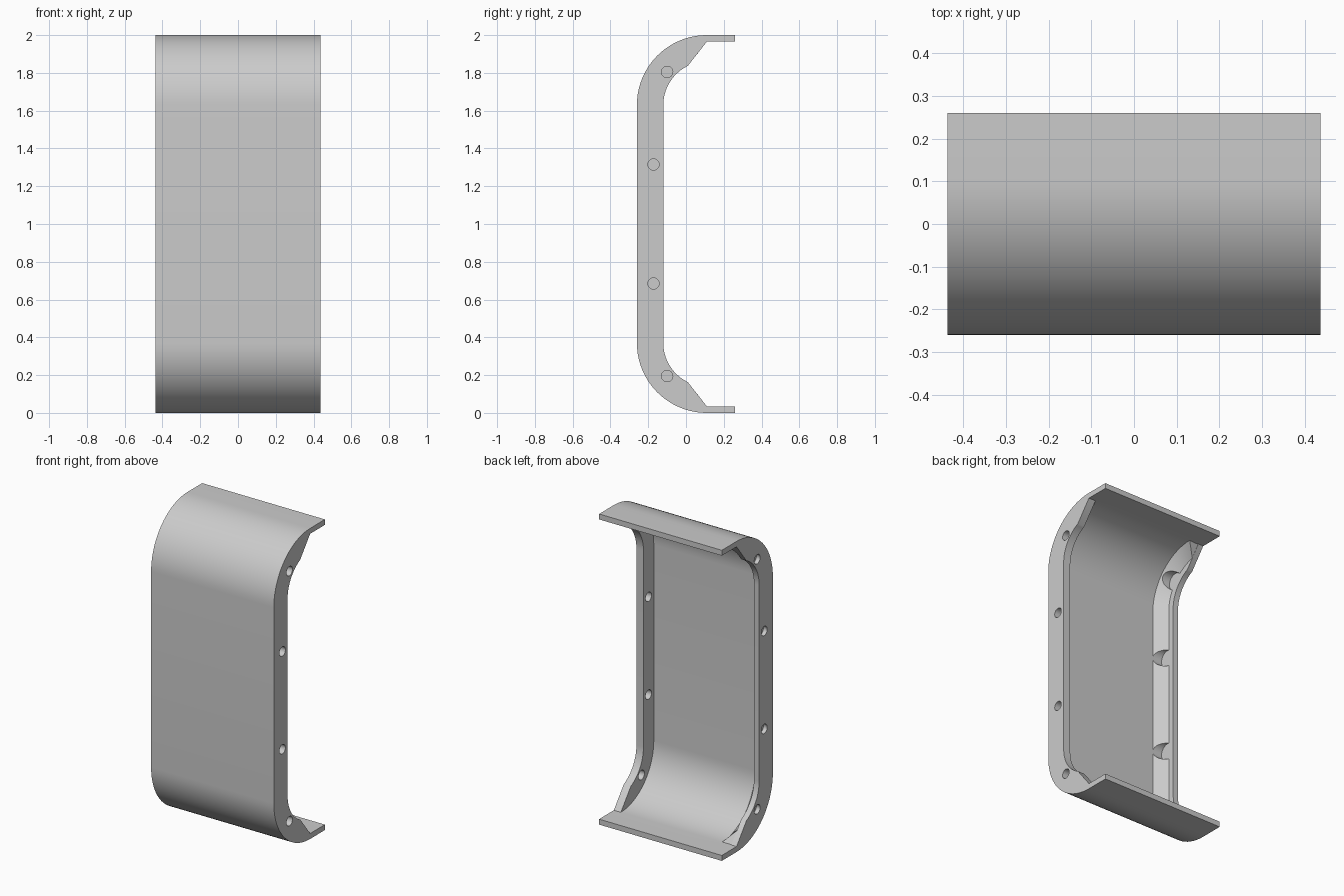
import bpy, bmesh
from math import pi, sin, cos, radians
from mathutils import Matrix

cube = bpy.data.objects.get("Cube")
if cube:
    bpy.data.objects.remove(cube, do_unlink=True)

HALF, R, CY, CZ = 0.437, 0.37, 0.11, 0.37   # half width, bend radius and centre
WALL = 0.035
STEPS = 20

grey = bpy.data.materials.new("plain_grey")
grey.use_nodes = True
grey.diffuse_color = (0.6, 0.6, 0.6, 1)
grey.node_tree.nodes["Principled BSDF"].inputs["Base Color"].default_value = (0.6, 0.6, 0.6, 1)


def bend(depth, sweep=90, tail=()):
    """C-shaped (y, z) line lying 'depth' inside the outer skin, bottom to top."""
    r = R - depth
    arc = [(CY - r * cos(radians(sweep) * i / STEPS),
            CZ - r * sin(radians(sweep) * i / STEPS)) for i in range(STEPS + 1)]
    low = list(tail) + arc[::-1]
    return low + [(y, 2 - z) for y, z in reversed(low)]


def add_object(name, bm):
    bmesh.ops.recalc_face_normals(bm, faces=bm.faces)
    mesh = bpy.data.meshes.new(name)
    bm.to_mesh(mesh)
    bm.free()
    mesh.materials.append(grey)
    ob = bpy.data.objects.new(name, mesh)
    bpy.context.collection.objects.link(ob)
    return ob


def loft(name, x0, outline0, x1, outline1):
    """Solid between two matching outlines at x0 and x1."""
    bm = bmesh.new()
    a = [bm.verts.new((x0, y, z)) for y, z in outline0]
    b = [bm.verts.new((x1, y, z)) for y, z in outline1]
    bm.faces.new(a)
    bm.faces.new(b)
    n = len(a)
    for i in range(n):
        j = (i + 1) % n
        bm.faces.new((a[i], a[j], b[j], b[i]))
    return add_object(name, bm)


def rods(name, x0, x1, radius):
    """Cutter with one cylinder for each screw position."""
    bm = bmesh.new()
    for y, z in ((-0.10, 0.195), (-0.172, 0.685), (-0.172, 1.315), (-0.10, 1.805)):
        place = Matrix.Translation(((x0 + x1) / 2, y, z)) @ Matrix.Rotation(pi / 2, 4, 'Y')
        bmesh.ops.create_cone(bm, cap_ends=True, segments=32, radius1=radius,
                              radius2=radius, depth=x1 - x0, matrix=place)
    return add_object(name, bm)


def combine(target, tool, operation):
    mod = target.modifiers.new(operation.lower(), 'BOOLEAN')
    mod.operation, mod.solver, mod.object = operation, 'EXACT', tool
    bpy.context.view_layer.objects.active = target
    bpy.ops.object.modifier_apply(modifier=mod.name)
    bpy.data.objects.remove(tool, do_unlink=True)


# Bent outer cover with straight top and bottom lips
cover_line = bend(0, tail=[(0.26, 0)]) + bend(WALL, tail=[(0.26, WALL)])[::-1]
cover = loft("cover", -HALF, cover_line, HALF, cover_line)

# Side flanges, cut off diagonally towards the lips
flange_line = bend(0.02) + bend(0.14, 64, [(0.11, WALL)])[::-1]
for x0, x1 in ((-HALF, -0.40), (0.387, HALF)):
    combine(cover, loft("flange", x0, flange_line, x1, flange_line), 'UNION')

# Screw holes: open on the left flange, blind on the right one
combine(cover, rods("left_holes", 0.36, 0.46, 0.03), 'DIFFERENCE')
combine(cover, rods("right_holes", -0.46, -0.41, 0.03), 'DIFFERENCE')

# Sloped stiffener inside the right flange, with round screw pockets
thick = bend(0.03) + bend(0.10, 78.2)[::-1]
thin = bend(0.03) + bend(WALL)[::-1]
stiffener = loft("right_stiffener", -0.40, thick, -0.333, thin)
combine(stiffener, rods("pockets", -0.41, -0.25, 0.054), 'DIFFERENCE')

for ob in (cover, stiffener):
    bpy.ops.object.select_all(action='DESELECT')
    ob.select_set(True)
    bpy.context.view_layer.objects.active = ob
    bpy.ops.object.shade_smooth_by_angle(angle=radians(30))
